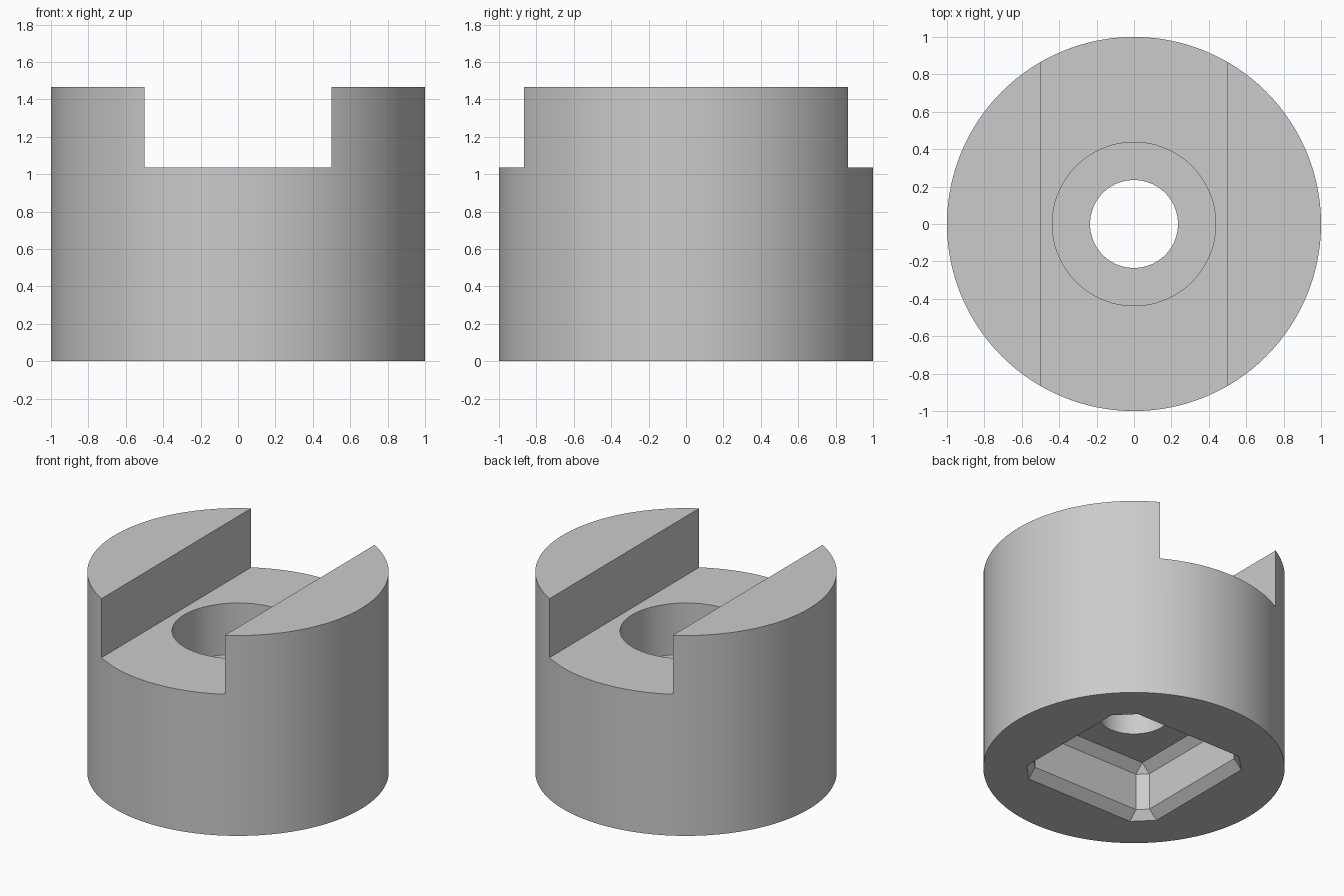
import bpy, bmesh, math

cube = bpy.data.objects.get("Cube")
if cube:
    bpy.data.objects.remove(cube, do_unlink=True)

HEIGHT = 1.467
SLOT_FLOOR = 1.035
BORE_FLOOR = 0.66
BEVEL = 0.0625      # bevel width around the socket
SOCKET = 0.4375     # half width of the socket ceiling
CEILING = 0.395

grey = bpy.data.materials.new("plain_grey")
grey.use_nodes = True
colour = (0.6, 0.6, 0.6, 1)
grey.diffuse_color = colour
grey.node_tree.nodes["Principled BSDF"].inputs["Base Color"].default_value = colour


def loft(name, rings):
    """Closed solid through a stack of equal-length rings, capped at both ends."""
    bm = bmesh.new()
    loops = [[bm.verts.new(p) for p in ring] for ring in rings]
    for low, high in zip(loops, loops[1:]):
        for i in range(len(low)):
            j = (i + 1) % len(low)
            bm.faces.new((low[i], low[j], high[j], high[i]))
    bm.faces.new(loops[0][::-1])
    bm.faces.new(loops[-1])
    bmesh.ops.remove_doubles(bm, verts=bm.verts, dist=1e-5)
    bmesh.ops.recalc_face_normals(bm, faces=bm.faces)
    mesh = bpy.data.meshes.new(name)
    bm.to_mesh(mesh)
    bm.free()
    mesh.materials.append(grey)
    obj = bpy.data.objects.new(name, mesh)
    bpy.context.collection.objects.link(obj)
    return obj


def circle(r, z, n=128):
    return [(r * math.cos(math.tau * i / n), r * math.sin(math.tau * i / n), z)
            for i in range(n)]


def clipped_square(grow, z):
    """Square ring grown outward, with its corners cut at 45 degrees."""
    s, h = SOCKET, SOCKET + grow
    return [(h, -s, z), (h, s, z), (s, h, z), (-s, h, z),
            (-h, s, z), (-h, -s, z), (-s, -h, z), (s, -h, z)]


def rectangle(hx, hy, z):
    return [(-hx, -hy, z), (hx, -hy, z), (hx, hy, z), (-hx, hy, z)]


# Round body
body = loft("slotted_body", [circle(1, 0), circle(1, HEIGHT)])

# Slot, counterbore, through hole and bevelled square socket
cutters = [
    loft("slot_cutter", [rectangle(0.5, 2, SLOT_FLOOR), rectangle(0.5, 2, 2)]),
    loft("counterbore_cutter", [circle(0.437, BORE_FLOOR), circle(0.437, 1.8)]),
    loft("socket_cutter", [clipped_square(3 * BEVEL, -BEVEL),
                           clipped_square(BEVEL, BEVEL),
                           clipped_square(BEVEL, CEILING - BEVEL),
                           clipped_square(0, CEILING)]),
    loft("hole_cutter", [circle(0.235, 0.25), circle(0.235, 0.8)]),
]

bpy.ops.object.select_all(action="DESELECT")
bpy.context.view_layer.objects.active = body
body.select_set(True)
for cutter in cutters:
    cut = body.modifiers.new(cutter.name, "BOOLEAN")
    cut.operation = "DIFFERENCE"
    cut.solver = "EXACT"
    cut.object = cutter
    bpy.ops.object.modifier_apply(modifier=cut.name)
    bpy.data.objects.remove(cutter, do_unlink=True)

bpy.ops.object.shade_smooth_by_angle(angle=math.radians(25))
